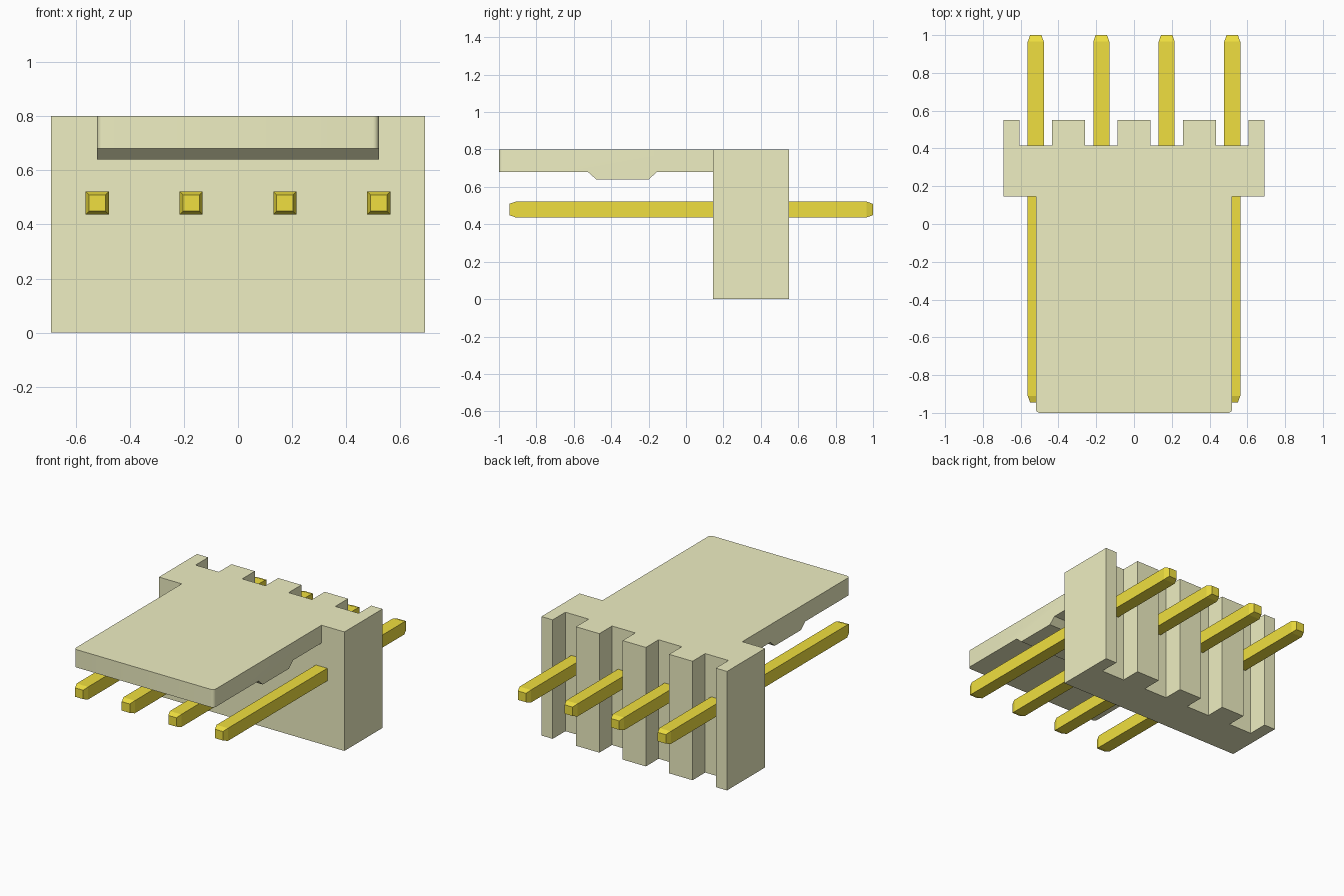
import bpy, bmesh
from mathutils import Vector

if "Cube" in bpy.data.objects:
    bpy.data.objects.remove(bpy.data.objects["Cube"])

PIN_X = [-0.52, -0.173, 0.173, 0.52]


def material(name, color):
    m = bpy.data.materials.new(name)
    m.diffuse_color = (*color, 1)
    m.use_nodes = True
    m.node_tree.nodes["Principled BSDF"].inputs["Base Color"].default_value = m.diffuse_color
    return m


def add_object(name, bm, mat):
    bmesh.ops.recalc_face_normals(bm, faces=bm.faces)
    me = bpy.data.meshes.new(name)
    bm.to_mesh(me)
    bm.free()
    ob = bpy.data.objects.new(name, me)
    bpy.context.collection.objects.link(ob)
    me.materials.append(mat)
    return ob


def extrude(points, offset):
    bm = bmesh.new()
    face = bm.faces.new([bm.verts.new(p) for p in points])
    new = bmesh.ops.extrude_face_region(bm, geom=[face])["geom"]
    verts = [v for v in new if isinstance(v, bmesh.types.BMVert)]
    bmesh.ops.translate(bm, verts=verts, vec=Vector(offset))
    return bm


plastic = material("cream_plastic", (0.86, 0.86, 0.54))
gold = material("gold", (0.87, 0.74, 0.05))

# Housing wall: plan outline with an open slot behind each pin
plan = [(0.69, 0.55), (0.69, 0.145), (-0.69, 0.145), (-0.69, 0.55)]
for x in PIN_X:
    a, b = x - 0.0865, x + 0.0865
    plan += [(a, 0.55), (a, 0.415), (b, 0.415), (b, 0.55)]
housing = add_object("housing", extrude([(x, y, 0) for x, y in plan], (0, 0, 0.8)), plastic)

# Locking tongue: side profile with a latch ridge underneath
side = [(0.3, 0.8), (-1, 0.8), (-1, 0.68), (-0.525, 0.68), (-0.48, 0.64),
        (-0.2, 0.64), (-0.155, 0.68), (0.3, 0.68)]
bm = extrude([(-0.52, y, z) for y, z in side], (1.04, 0, 0))
corners = [e for e in bm.edges if all(v.co.y < -0.99 for v in e.verts)
           and abs(e.verts[0].co.x - e.verts[1].co.x) < 1e-4]
bmesh.ops.bevel(bm, geom=corners, offset=0.022, segments=5, profile=0.5, affect='EDGES')
tongue = add_object("tongue", bm, plastic)

# Fuse tongue and wall into one moulding
mod = housing.modifiers.new("fuse", 'BOOLEAN')
mod.operation = 'UNION'
mod.solver = 'EXACT'
mod.object = tongue
bpy.context.view_layer.objects.active = housing
housing.select_set(True)
bpy.ops.object.modifier_apply(modifier="fuse")
bpy.data.objects.remove(tongue)
bpy.ops.object.shade_smooth_by_angle()

# Square pins with tapered ends
for i, x in enumerate(PIN_X):
    bm = bmesh.new()
    rings = []
    for y, r in [(-0.945, 0.03), (-0.91, 0.0425), (0.965, 0.0425), (1.0, 0.03)]:
        rings.append([bm.verts.new((x + sx * r, y, 0.479 + sz * r))
                      for sx, sz in [(-1, -1), (1, -1), (1, 1), (-1, 1)]])
    for a, b in zip(rings, rings[1:]):
        for k in range(4):
            n = (k + 1) % 4
            bm.faces.new([a[k], a[n], b[n], b[k]])
    bm.faces.new(rings[0])
    bm.faces.new(rings[-1])
    add_object(f"pin_{i + 1}", bm, gold)
